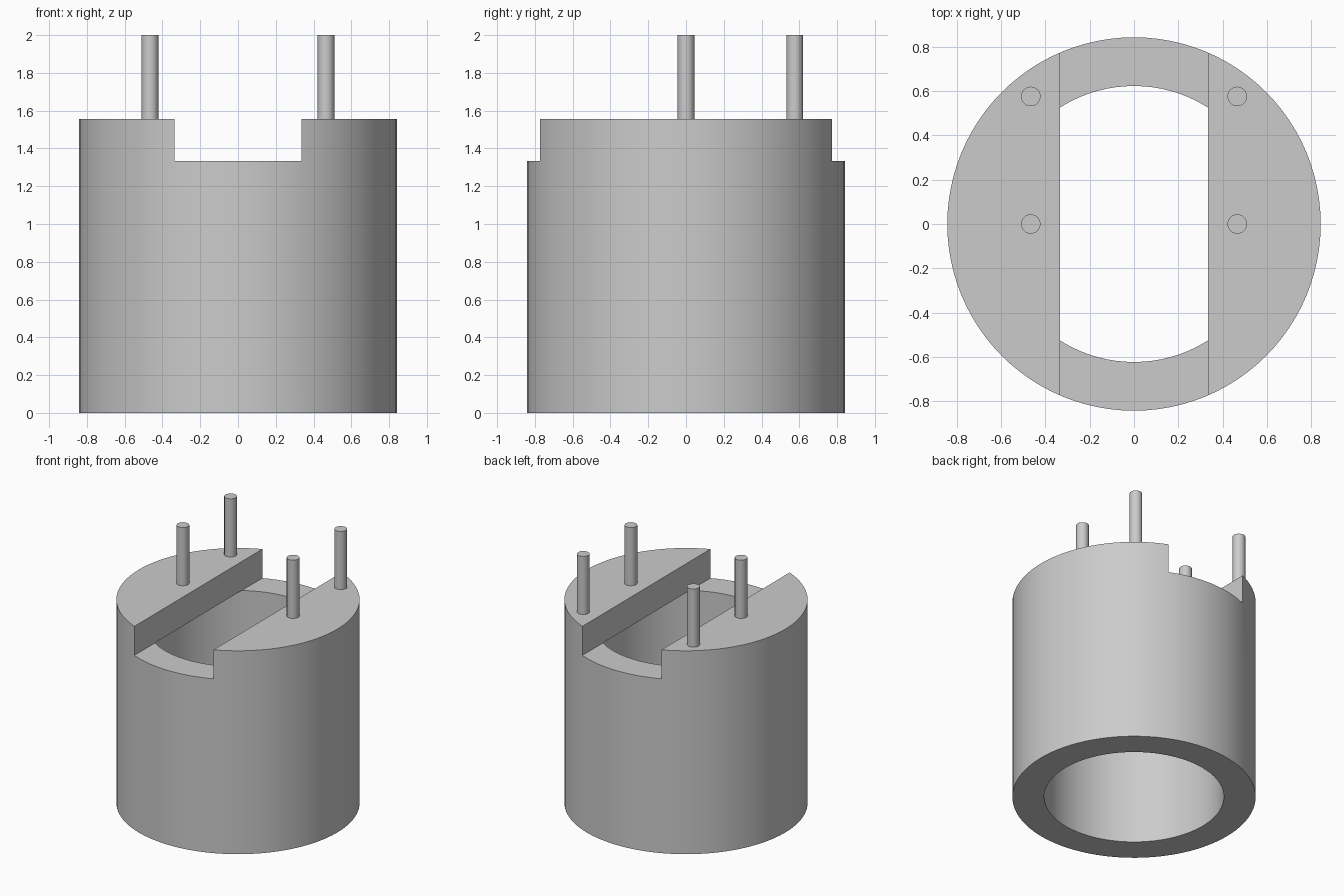
import bpy
from math import radians

cube = bpy.data.objects.get("Cube")
if cube:
    bpy.data.objects.remove(cube, do_unlink=True)

BODY_R, BORE_R, PIN_R = 0.843, 0.623, 0.044
TOP_Z, SLOT_Z, PIN_TOP = 1.555, 1.333, 2.0
SLOT_HALF = 0.335
EPS = 0.001

grey = bpy.data.materials.new("plain grey")
grey.use_nodes = True
colour = (0.6, 0.6, 0.6, 1)
grey.diffuse_color = colour
grey.node_tree.nodes["Principled BSDF"].inputs["Base Color"].default_value = colour


def cylinder(name, radius, z0, z1, x=0, y=0, sides=96):
    bpy.ops.mesh.primitive_cylinder_add(vertices=sides, radius=radius, depth=z1 - z0,
                                        location=(x, y, (z0 + z1) / 2))
    obj = bpy.context.object
    obj.name = name
    obj.data.materials.append(grey)
    return obj


def finish(obj):
    bpy.ops.object.select_all(action='DESELECT')
    obj.select_set(True)
    bpy.context.view_layer.objects.active = obj
    bpy.ops.object.shade_smooth_by_angle(angle=radians(30))


def cut(obj, cutter):
    mod = obj.modifiers.new("cut", 'BOOLEAN')
    mod.operation = 'DIFFERENCE'
    mod.solver = 'EXACT'
    mod.object = cutter
    cutter.hide_render = True
    bpy.context.view_layer.objects.active = obj
    bpy.ops.object.modifier_apply(modifier=mod.name)
    bpy.data.objects.remove(cutter, do_unlink=True)


# Round body with a bore that stops under the two raised lands
body = cylinder("body", BODY_R, 0, TOP_Z)
cut(body, cylinder("bore_cutter", BORE_R, -0.2, SLOT_Z + EPS))

# Slot across the top, open from front to back
bpy.ops.mesh.primitive_cube_add(size=1, location=(0, 0, SLOT_Z + 0.5))
slot = bpy.context.object
slot.name = "slot_cutter"
slot.scale = (2 * SLOT_HALF, 3, 1)
cut(body, slot)
finish(body)

# Two pins standing on each land
for side, x in (("left", 0.466), ("right", -0.466)):
    for place, y in (("middle", 0), ("back", 0.576)):
        finish(cylinder(f"{side}_{place}_pin", PIN_R, TOP_Z, PIN_TOP, x, y, 32))
